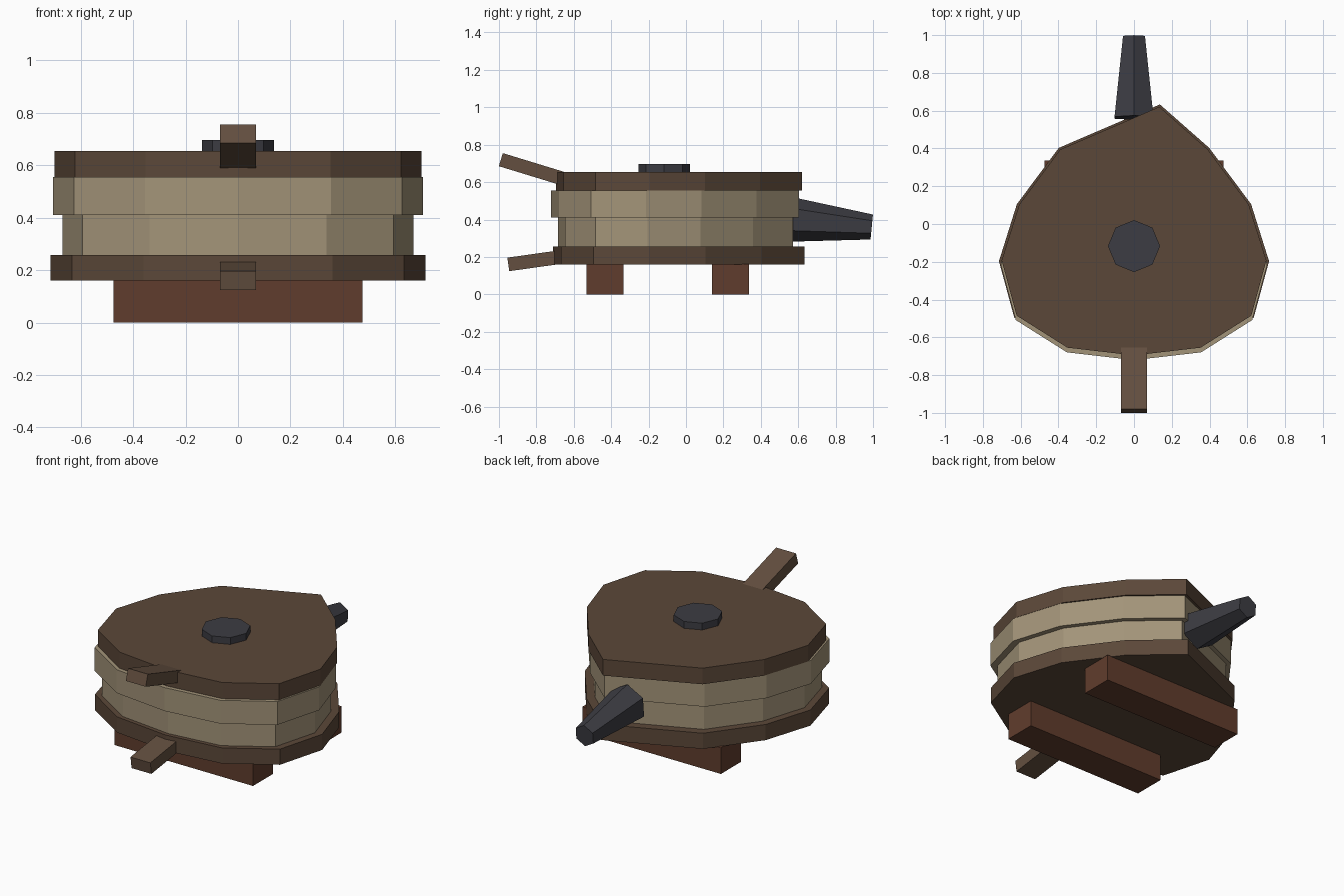
import bpy, bmesh
from math import cos, sin, pi, radians
from mathutils import Matrix, Vector

if "Cube" in bpy.data.objects:
    bpy.data.objects.remove(bpy.data.objects["Cube"])


def material(name, r, g, b):
    m = bpy.data.materials.new(name)
    m.diffuse_color = (r, g, b, 1)
    m.use_nodes = True
    m.node_tree.nodes["Principled BSDF"].inputs["Base Color"].default_value = m.diffuse_color
    return m


BOARD = material("board_wood", 0.105, 0.064, 0.040)
HANDLE = material("handle_wood", 0.125, 0.078, 0.050)
LEG = material("leg_wood", 0.118, 0.046, 0.026)
LEATHER = material("leather", 0.365, 0.295, 0.190)
IRON = material("iron", 0.046, 0.046, 0.056)


def finish(name, bm, mat):
    bmesh.ops.recalc_face_normals(bm, faces=bm.faces)
    mesh = bpy.data.meshes.new(name)
    bm.to_mesh(mesh)
    bm.free()
    mesh.materials.append(mat)
    ob = bpy.data.objects.new(name, mesh)
    bpy.context.collection.objects.link(ob)
    return ob


def loft(name, ring_a, ring_b, mat):
    """Closed solid between two rings with the same number of points."""
    bm = bmesh.new()
    a = [bm.verts.new(p) for p in ring_a]
    b = [bm.verts.new(p) for p in ring_b]
    n = len(a)
    for i in range(n):
        j = (i + 1) % n
        bm.faces.new((a[i], a[j], b[j], b[i]))
    bm.faces.new(a[::-1])
    bm.faces.new(b)
    return finish(name, bm, mat)


def box(name, size, centre, mat, tilt=0):
    bm = bmesh.new()
    place = (Matrix.Translation(centre) @ Matrix.Rotation(tilt, 4, 'X')
             @ Matrix.Diagonal((*size, 1)))
    bmesh.ops.create_cube(bm, size=1, matrix=place)
    return finish(name, bm, mat)


# Pear-shaped outline: mirrored half plus a single off-centre tip at the back
half = [(0.36, -0.668), (0.634, -0.495), (0.715, -0.197), (0.62, 0.105), (0.398, 0.403)]
outline = [(0, -0.71)] + half + [(0.137, 0.633)] + [(-x, y) for x, y in reversed(half)]


def layer(name, scale, shift, z0, z1, mat):
    rings = [[(x * scale, y * scale + shift, z) for x, y in outline] for z in (z0, z1)]
    return loft(name, *rings, mat)


# Boards and leather folds
layer("bottom_board", 1.0, 0, 0.16, 0.257, BOARD)
layer("lower_leather_fold", 0.937, -0.02, 0.257, 0.41, LEATHER)
layer("upper_leather_fold", 0.987, -0.02, 0.41, 0.555, LEATHER)
layer("top_board", 0.98, 0, 0.555, 0.655, BOARD)

# Cross-beam feet
for name, y in (("front_foot", -0.433), ("back_foot", 0.238)):
    box(name, (0.95, 0.197, 0.162), (0, y, 0.081), LEG)

# Handles, tilted away from each other
for name, end_y, end_z, angle in (("upper_handle", -0.99, 0.72, -17),
                                  ("lower_handle", -0.95, 0.16, 8)):
    t = radians(angle)
    length = 0.4
    box(name, (0.136, length, 0.073),
        (0, end_y + cos(t) * length / 2, end_z + sin(t) * length / 2), HANDLE, t)

# Valve cap
loft("valve_cap", *[[(0.138 * cos(k * pi / 4), -0.117 + 0.138 * sin(k * pi / 4), z)
                     for k in range(8)] for z in (0.65, 0.697)], IRON)

# Tapered six-sided nozzle, drooping slightly
droop = radians(5.5)
up = Vector((0, sin(droop), cos(droop)))
side = Vector((1, 0, 0))


def hexagon(centre, r):
    return [Vector(centre) + r * (side * sin(k * pi / 3) + up * cos(k * pi / 3))
            for k in range(6)]


loft("nozzle", hexagon((0, 0.563, 0.40), 0.119), hexagon((0, 0.993, 0.36), 0.067), IRON)
